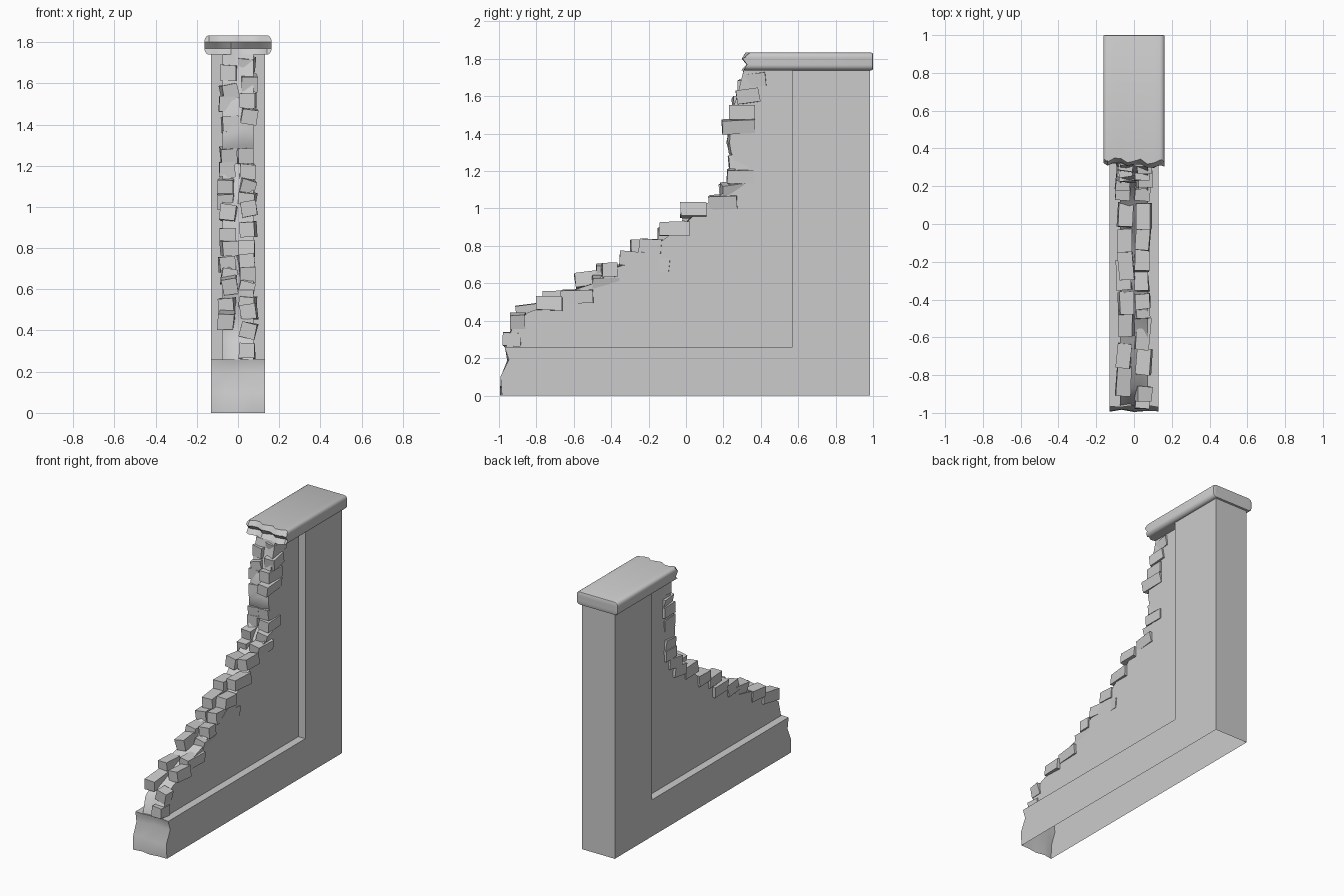
import bpy, bmesh, math, random
from mathutils import Matrix, Vector

random.seed(4)
cube = bpy.data.objects.get("Cube")
if cube:
    bpy.data.objects.remove(cube)

stone = bpy.data.materials.new("pale_grey_stone")
stone.use_nodes = True
GREY = (0.6, 0.6, 0.6, 1)
stone.diffuse_color = GREY
stone.node_tree.nodes["Principled BSDF"].inputs["Base Color"].default_value = GREY


def finish(bm, name, angle=35):
    bmesh.ops.recalc_face_normals(bm, faces=bm.faces)
    mesh = bpy.data.meshes.new(name)
    bm.to_mesh(mesh)
    bm.free()
    mesh.materials.append(stone)
    mesh.shade_smooth()
    mesh.set_sharp_from_angle(angle=math.radians(angle))
    obj = bpy.data.objects.new(name, mesh)
    bpy.context.collection.objects.link(obj)
    return obj


def wall_slab(broken, straight, half, columns, rough):
    """Side outline swept across x; only the broken edge is roughened."""
    bm = bmesh.new()
    rings = []
    for i in range(columns + 1):
        x = half * (2 * i / columns - 1)
        ring = [bm.verts.new((x, y + random.uniform(-rough, rough), z + (random.uniform(-rough, rough) if k and k < len(broken) - 1 else 0)))
                for k, (y, z) in enumerate(broken)]
        ring += [bm.verts.new((x, y, z)) for y, z in straight]
        rings.append(ring)
    count = len(rings[0])
    for a, b in zip(rings, rings[1:]):
        for k in range(count):
            n = (k + 1) % count
            bm.faces.new((a[k], a[n], b[n], b[k]))
    bm.faces.new(rings[0])
    bm.faces.new(rings[-1])
    return bm


# L-shaped frame: plinth and end post, open underneath
frame = wall_slab([(-0.99, 0), (-0.985, 0.1), (-0.95, 0.19), (-0.965, 0.26)],
                  [(0.57, 0.26), (0.57, 1.74), (0.985, 1.74), (0.985, 0)], 0.13, 4, 0.008)
bmesh.ops.recalc_face_normals(frame, faces=frame.faces)
under = [f for f in frame.faces if all(v.co.z < 0.001 for v in f.verts)]
bmesh.ops.delete(frame, geom=under, context='FACES')
finish(frame, "plinth_and_post", 50)

# Recessed panel with the crumbling edge
edge = [(-0.96, 0.26), (-0.92, 0.36), (-0.86, 0.43), (-0.75, 0.49), (-0.62, 0.55),
        (-0.5, 0.59), (-0.42, 0.66), (-0.3, 0.72), (-0.2, 0.77), (-0.08, 0.84),
        (0, 0.93), (0.1, 1.0), (0.2, 1.06), (0.23, 1.15), (0.28, 1.22), (0.24, 1.29),
        (0.22, 1.36), (0.26, 1.5), (0.29, 1.6), (0.32, 1.74)]
panel = wall_slab(edge, [(0.6, 1.74), (0.6, 0.26)], 0.075, 3, 0.015)
finish(panel, "broken_panel", 50)

# Coping stone: rounded along its length and back, ragged at the front
cap = bmesh.new()
bmesh.ops.create_cube(cap, size=1, matrix=Matrix.Translation((0, 0.655, 1.786))
                      @ Matrix.Diagonal((0.325, 0.69, 0.094, 1)))
long_edges = [e for e in cap.edges if abs(e.verts[0].co.y - e.verts[1].co.y) > 0.1]
bmesh.ops.bevel(cap, geom=long_edges, offset=0.025, segments=4, profile=0.5, affect='EDGES')
back = [e for e in cap.edges if all(v.co.y > 0.99 for v in e.verts)]
bmesh.ops.bevel(cap, geom=back, offset=0.008, segments=2, profile=0.5, affect='EDGES')
cuts = [((i * 0.035, 0, 0), (1, 0, 0)) for i in range(-4, 5)] + [((0, 0, z), (0, 0, 1)) for z in (1.77, 1.8)]
for point, normal in cuts:
    bmesh.ops.bisect_plane(cap, geom=cap.verts[:] + cap.edges[:] + cap.faces[:],
                           plane_co=point, plane_no=normal)
for v in cap.verts:
    if v.co.y < 0.32:
        wave = 0.012 * math.sin(v.co.x * 55) + 0.012 * math.cos(v.co.z * 110)
        v.co.y = 0.325 - 0.07 * v.co.x + wave + random.uniform(-0.006, 0.006)
finish(cap, "coping_stone", 40)


# Loose bricks stepping up the break
def brick(name, x, y, z, length, tilt):
    bm = bmesh.new()
    turn = (Matrix.Rotation(random.gauss(0, 0.09), 4, 'Z') @ Matrix.Rotation(tilt, 4, 'X')
            @ Matrix.Rotation(random.gauss(0, 0.09), 4, 'Y'))
    bmesh.ops.create_cube(bm, size=1, matrix=Matrix.Translation((x, y, z)) @ turn
                          @ Matrix.Diagonal((0.076, length, 0.074, 1)))
    for v in bm.verts:
        v.co += Vector([random.uniform(-0.003, 0.003) for _ in range(3)])
    finish(bm, name, 20)


left_side = [(-0.93, 0.3, 0.1), (-0.9, 0.4, 0.08), (-0.73, 0.49, 0.14), (-0.58, 0.53, 0.17),
             (-0.43, 0.6, 0.14), (-0.41, 0.67, 0.08), (-0.28, 0.73, 0.15), (-0.15, 0.7, 0.13),
             (-0.19, 0.8, 0.12), (-0.06, 0.89, 0.16), (0.04, 0.99, 0.14), (0.2, 1.035, 0.15),
             (0.25, 1.1, 0.12), (0.29, 1.17, 0.14), (0.28, 1.25, 0.1), (0.28, 1.44, 0.17),
             (0.3, 1.515, 0.14), (0.33, 1.6, 0.12), (0.37, 1.69, 0.12)]
right_side = [(-0.83, 0.45, 0.16), (-0.7, 0.52, 0.13), (-0.52, 0.62, 0.15), (-0.42, 0.66, 0.12),
              (-0.27, 0.72, 0.16), (-0.22, 0.8, 0.15), (-0.09, 0.86, 0.12), (0.05, 0.97, 0.13),
              (0.19, 1.03, 0.12), (0.24, 1.1, 0.12), (0.29, 1.18, 0.12), (0.29, 1.25, 0.12),
              (0.29, 1.4, 0.13), (0.31, 1.5, 0.12), (0.31, 1.56, 0.12), (0.34, 1.65, 0.12)]
for side, x, rows in (("left", 0.047, left_side), ("right", -0.047, right_side)):
    for n, (y, z, length) in enumerate(rows):
        brick(f"{side}_brick_{n}", x + random.uniform(-0.012, 0.007), y, z, length,
              random.choice((0, 0, 0.03, 0.12, -0.06)))
